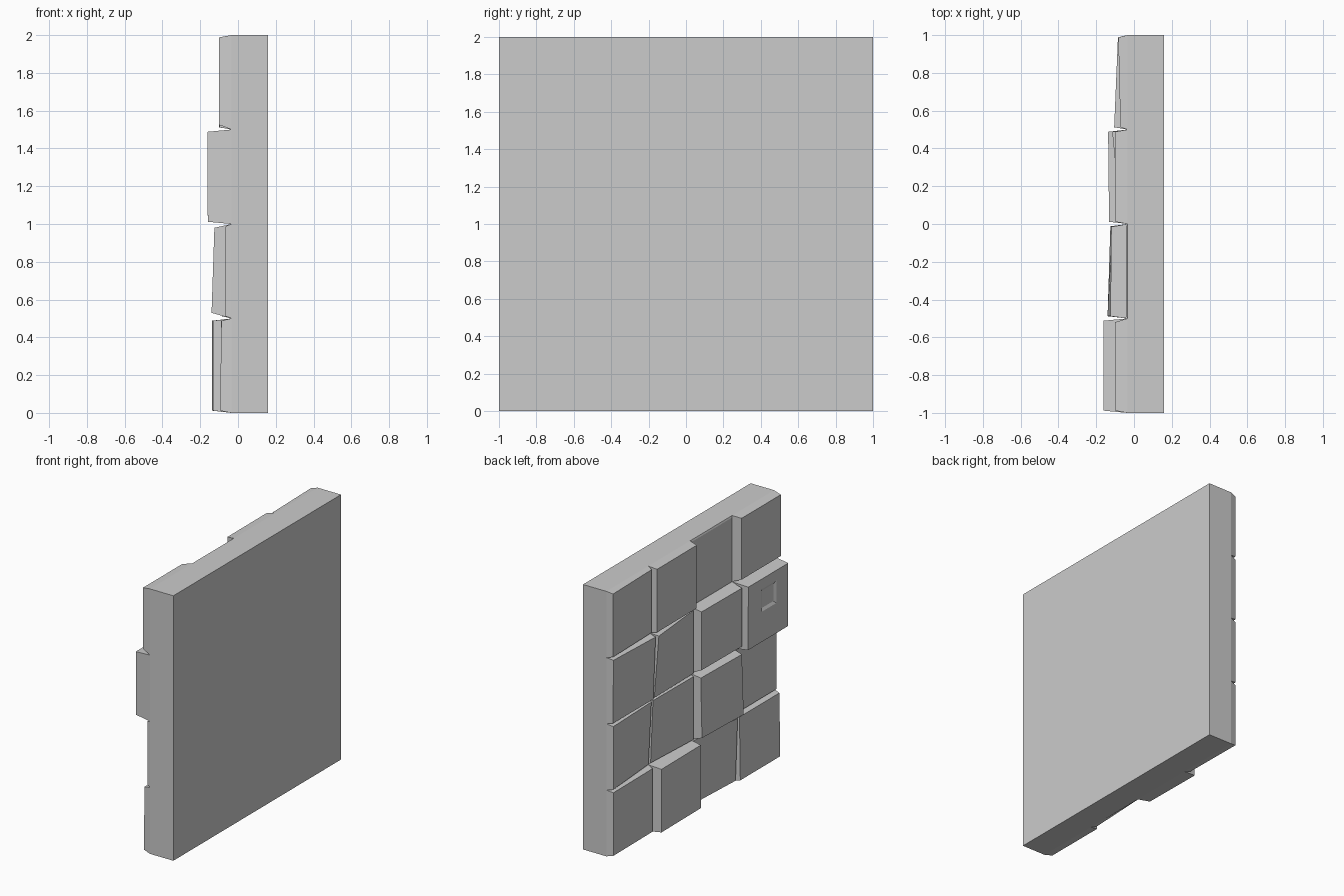
import bpy, bmesh

if "Cube" in bpy.data.objects:
    bpy.data.objects.remove(bpy.data.objects["Cube"])

BACK, SEAM = 0.16, -0.035      # flat back plane and groove plane
CELL, GAP = 0.5, 0.012         # block pitch and front-edge inset

# Front depth of each block: top-left, top-right, bottom-left, bottom-right
# (seen from the block side, left is +y)
DEPTHS = [
    [(.083, .072, .083, .072), (.10, .098, .10, .098), (.04, .04, .04, .04), (.10, .10, .10, .10)],
    [(.085, .105, .083, .085), (.115, .07, .077, .07), (.12, .125, .12, .125), (.162, .162, .16, .16)],
    [(.085, .07, .085, .045), (.066, .07, .046, .07), (.115, .125, .125, .14), (.065, .065, .065, .065)],
    [(.085, .08, .085, .08), (.137, .132, .137, .132), (.05, .09, .05, .072), (.088, .088, .095, .095)],
]
# Wider insets on a few blocks: left, right, top, bottom
INSETS = {
    (0, 3): (.02, GAP, GAP, .025),
    (1, 2): (.015, GAP, .02, .04),
    (2, 2): (.012, GAP, .02, .03),
}

bm = bmesh.new()


def ring(pts):
    return [bm.verts.new(p) for p in pts]


def bridge(a, b):
    """Join two four-sided rings with quads."""
    for i in range(4):
        j = (i + 1) % 4
        bm.faces.new((a[i], a[j], b[j], b[i]))


def rect(x, y0, y1, z0, z1):
    """Corners in order top-left, top-right, bottom-right, bottom-left."""
    return [(x, y0, z1), (x, y1, z1), (x, y1, z0), (x, y0, z0)]


# Shared grid of groove corners, row from the top, column from +y
grid = [[bm.verts.new((SEAM, 1 - c * CELL, 2 - r * CELL)) for c in range(5)]
        for r in range(5)]

# Slab behind the blocks
back = ring(rect(BACK, 1, -1, 0, 2))
edges = [grid[0], [row[4] for row in grid], grid[4][::-1],
         [row[0] for row in grid][::-1]]
for i, edge in enumerate(edges):
    bm.faces.new(edge + [back[(i + 1) % 4], back[i]])
bm.faces.new(back)

# Tapered stone blocks
for r in range(4):
    for c in range(4):
        base = [grid[r][c], grid[r][c + 1], grid[r + 1][c + 1], grid[r + 1][c]]
        tl, tr, bl, br = DEPTHS[r][c]
        le, ri, to, bo = INSETS.get((r, c), (GAP,) * 4)
        y0, y1 = 1 - c * CELL - le, 1 - (c + 1) * CELL + ri
        z1, z0 = 2 - r * CELL - to, 2 - (r + 1) * CELL + bo
        front = ring([(-tl, y0, z1), (-tr, y1, z1), (-br, y1, z0), (-bl, y0, z0)])
        bridge(base, front)
        if (r, c) == (1, 3):
            # Small square recess in the tallest block
            rim = ring(rect(-.161, -.667, -.847, 1.24, 1.41))
            floor = ring(rect(-.15, -.687, -.827, 1.26, 1.39))
            bridge(front, rim)
            bridge(rim, floor)
            bm.faces.new(floor)
        else:
            bm.faces.new(front)

bmesh.ops.recalc_face_normals(bm, faces=bm.faces)
mesh = bpy.data.meshes.new("block_wall_panel")
bm.to_mesh(mesh)
bm.free()
panel = bpy.data.objects.new("block_wall_panel", mesh)
bpy.context.collection.objects.link(panel)
